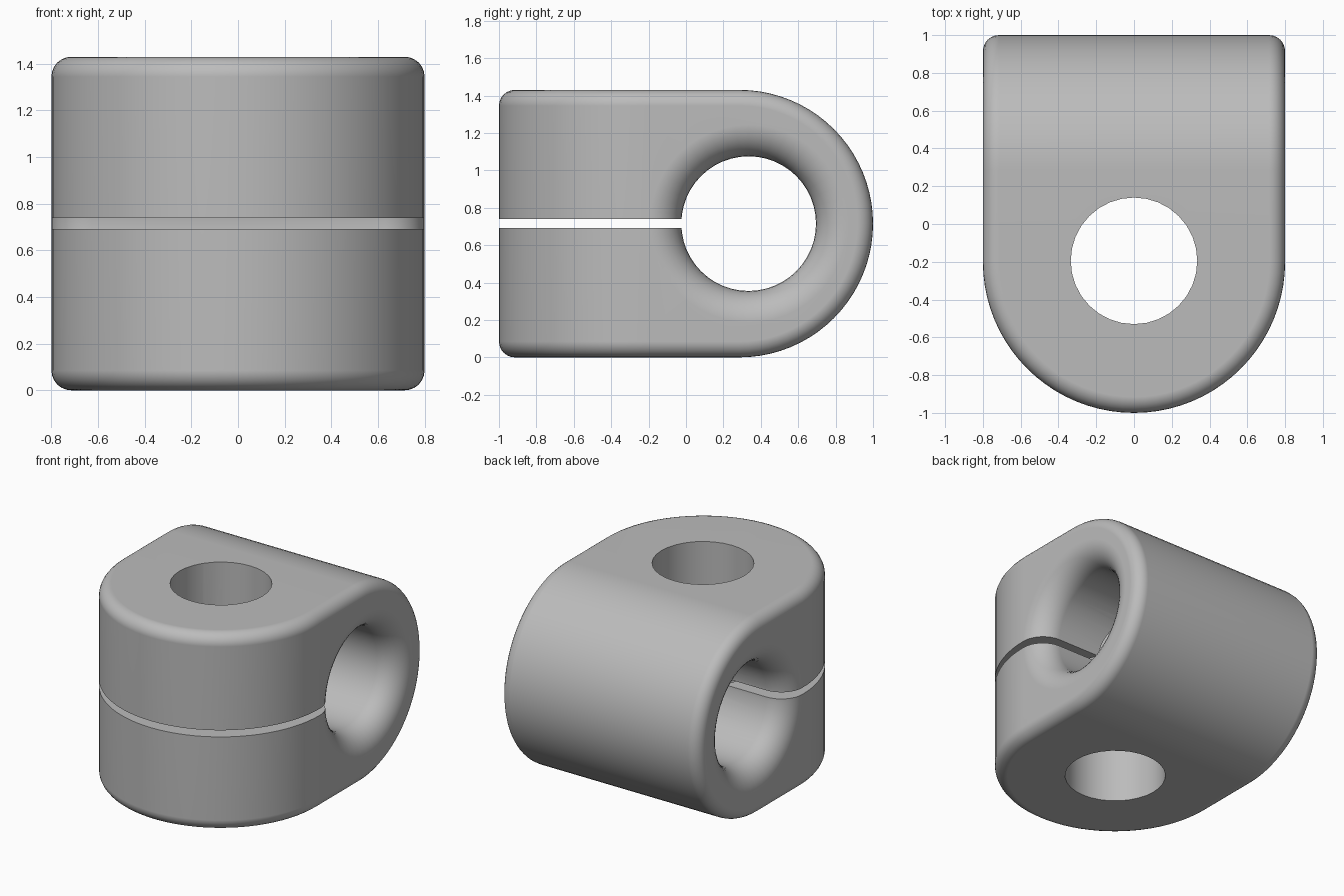
import bpy, bmesh
from math import sin, cos, pi
from mathutils import Matrix

HALF_W, HALF_H = 0.8, 0.715      # half width (x) and half height (z)
ROUND, FLARE = 0.085, 0.17       # outer edge radius, cable hole lip radius
STEPS, ARC = 6, 40

cube = bpy.data.objects.get("Cube")
if cube:
    bpy.data.objects.remove(cube)

mat = bpy.data.materials.new("light grey")
mat.use_nodes = True
GREY = (0.5, 0.5, 0.5, 1)
mat.diffuse_color = GREY
mat.node_tree.nodes["Principled BSDF"].inputs["Base Color"].default_value = GREY


def make_object(name, bm):
    bmesh.ops.recalc_face_normals(bm, faces=bm.faces)
    mesh = bpy.data.meshes.new(name)
    bm.to_mesh(mesh)
    bm.free()
    mesh.materials.append(mat)
    obj = bpy.data.objects.new(name, mesh)
    bpy.context.collection.objects.link(obj)
    return obj


def rounded_u(bm, radius, depth, direction, place):
    """U-shaped slab with rounded rims, open where it meets y = 0."""
    rim = [(ROUND * (1 - cos(a)), depth - ROUND + ROUND * sin(a))
           for a in (pi / 2 * i / STEPS for i in range(STEPS + 1))]
    levels = [(d, -h) for d, h in reversed(rim)] + rim
    centre = 1 - radius
    rings = []
    for inset, h in levels:
        r = radius - inset
        outline = [(r, 0)]
        outline += [(r * cos(pi * i / ARC), centre + r * sin(pi * i / ARC))
                    for i in range(ARC + 1)]
        outline.append((-r, 0))
        rings.append([bm.verts.new(place(u, direction * y, h)) for u, y in outline])
    for low, high in zip(rings, rings[1:]):
        for i in range(len(low) - 1):
            bm.faces.new((low[i], low[i + 1], high[i + 1], high[i]))
    bm.faces.new(rings[0])
    bm.faces.new(rings[-1])


# Body: front half rounded in plan, back half rounded in side profile
bm = bmesh.new()
rounded_u(bm, HALF_W, HALF_H, -1, lambda u, y, h: (u, y, h + HALF_H))
rounded_u(bm, HALF_H, HALF_W, 1, lambda u, y, h: (h, y, u + HALF_H))
bmesh.ops.remove_doubles(bm, verts=bm.verts, dist=0.0005)
body = make_object("clamp_body", bm)

# Vertical bolt hole
bm = bmesh.new()
bmesh.ops.create_cone(bm, cap_ends=True, segments=32, radius1=0.335, radius2=0.335,
                      depth=2, matrix=Matrix.Translation((0, -0.195, HALF_H)))
bolt_hole = make_object("bolt_hole_cutter", bm)

# Cable hole with flared lips, turned around the x axis
HOLE_R = 0.36
lip = [(HALF_W - FLARE + FLARE * sin(a), HOLE_R + FLARE - FLARE * cos(a))
       for a in (pi / 2 * i / 8 for i in range(9))]
lip.append((HALF_W + 0.1, HOLE_R + FLARE))
profile = [(-x, r) for x, r in reversed(lip)] + lip
bm = bmesh.new()
SIDES = 48
rings = [[bm.verts.new((x, 0.335 + r * cos(2 * pi * i / SIDES),
                        HALF_H + r * sin(2 * pi * i / SIDES)))
          for i in range(SIDES)] for x, r in profile]
for a, b in zip(rings, rings[1:]):
    for i in range(SIDES):
        j = (i + 1) % SIDES
        bm.faces.new((a[i], a[j], b[j], b[i]))
bm.faces.new(rings[0])
bm.faces.new(rings[-1])
cable_hole = make_object("cable_hole_cutter", bm)

# Clamping slot from the front into the cable hole
bm = bmesh.new()
bmesh.ops.create_cube(bm, size=1, matrix=Matrix.Translation((0, -0.4, HALF_H))
                      @ Matrix.Diagonal((2, 1.4, 0.048, 1)))
slot = make_object("slot_cutter", bm)

# Cut the openings
bpy.ops.object.select_all(action='DESELECT')
bpy.context.view_layer.objects.active = body
body.select_set(True)
for cutter in (cable_hole, bolt_hole, slot):
    mod = body.modifiers.new(cutter.name, 'BOOLEAN')
    mod.operation = 'DIFFERENCE'
    mod.solver = 'EXACT'
    mod.object = cutter
    bpy.ops.object.modifier_apply(modifier=mod.name)
    bpy.data.objects.remove(cutter)

# Smooth shading with crisp cut edges
bpy.ops.object.shade_smooth_by_angle(angle=pi / 6)
weighted = body.modifiers.new("even_shading", 'WEIGHTED_NORMAL')
weighted.keep_sharp = True
